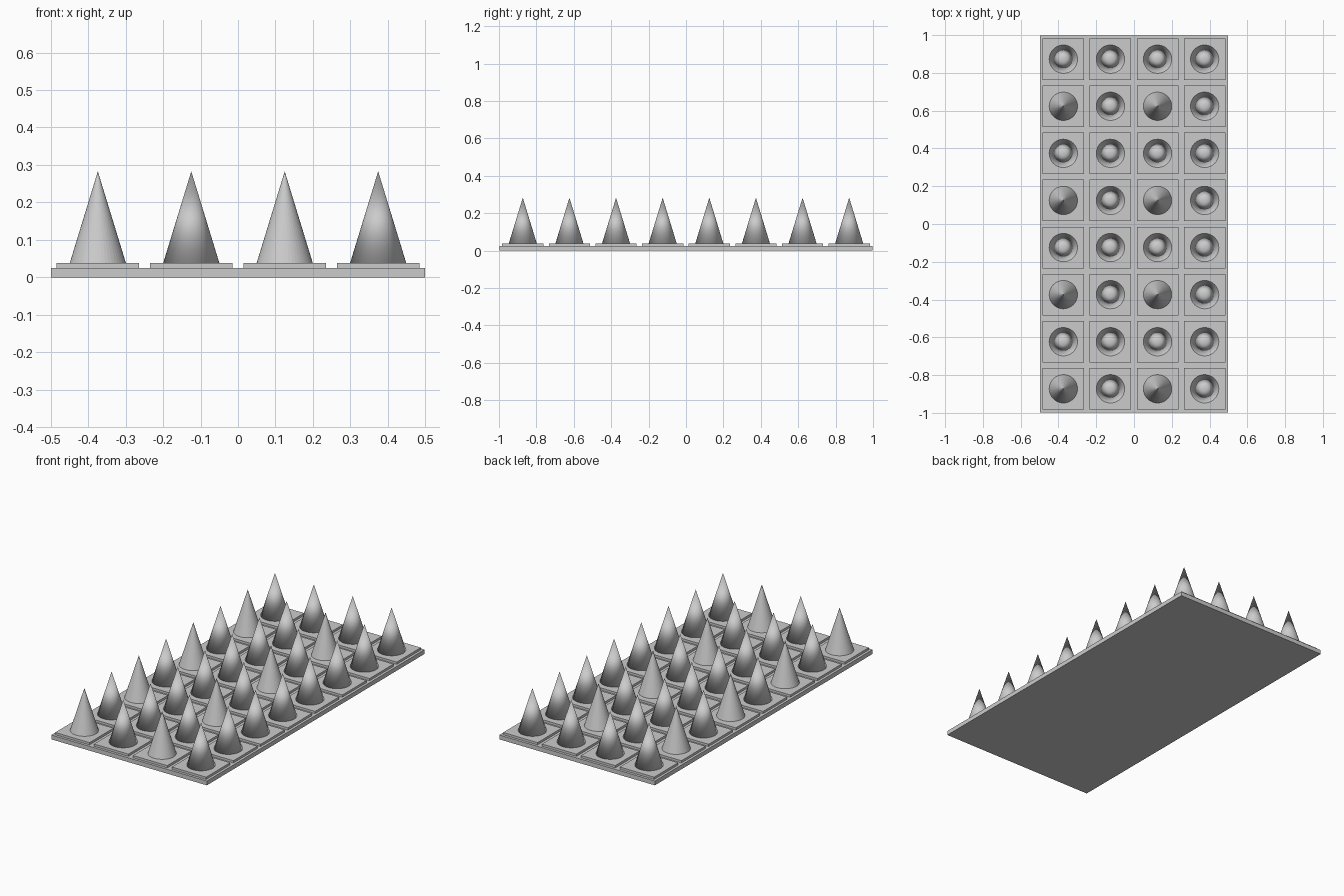
import bpy, bmesh
from mathutils import Matrix

if "Cube" in bpy.data.objects:
    bpy.data.objects.remove(bpy.data.objects["Cube"])

grey = bpy.data.materials.new("light_grey")
grey.diffuse_color = (0.6, 0.6, 0.6, 1)
grey.use_nodes = True
grey.node_tree.nodes["Principled BSDF"].inputs["Base Color"].default_value = grey.diffuse_color

PITCH = 0.2493      # spacing of the spikes
BASE_TOP, PLATE_TOP, TIP = 0.025, 0.038, 0.283


def make(name, bm, smooth=False):
    me = bpy.data.meshes.new(name)
    for f in bm.faces:
        f.smooth = smooth
    bm.to_mesh(me)
    bm.free()
    me.materials.append(grey)
    return me


def box(name, sx, sy, h):
    bm = bmesh.new()
    bmesh.ops.create_cube(bm, size=1, matrix=Matrix.Translation((0, 0, h / 2)) @ Matrix.Diagonal((sx, sy, h, 1)))
    return make(name, bm)


def spike(name, smooth):
    bm = bmesh.new()
    h = TIP - PLATE_TOP
    bmesh.ops.create_cone(bm, cap_ends=True, segments=48, radius1=0.075, radius2=0,
                          depth=h, matrix=Matrix.Translation((0, 0, h / 2)))
    bmesh.ops.remove_doubles(bm, verts=bm.verts, dist=1e-5)
    return make(name, bm, smooth)


def place(name, me, x, y, z):
    ob = bpy.data.objects.new(name, me)
    ob.location = (x, y, z)
    bpy.context.collection.objects.link(ob)


tile = box("base_tile", 2 * PITCH, 0.25, BASE_TOP)
plate = box("spike_plate", 0.22, 0.22, PLATE_TOP - BASE_TOP)
smooth_spike = spike("smooth_spike", True)
flat_spike = spike("faceted_spike", False)

for row in range(8):
    # base tiles, two across
    for sx in (-1, 1):
        place("base_tile", tile, sx * PITCH, (row - 3.5) * 0.2493, 0)
    # plates with a spike on each; one faceted spike per block of four
    for col in range(4):
        x, y = (col - 1.5) * PITCH, (row - 3.5) * PITCH
        place("spike_plate", plate, x, y, BASE_TOP)
        flat = col % 2 == 0 and row % 2 == 0
        place("spike", flat_spike if flat else smooth_spike, x, y, PLATE_TOP)
